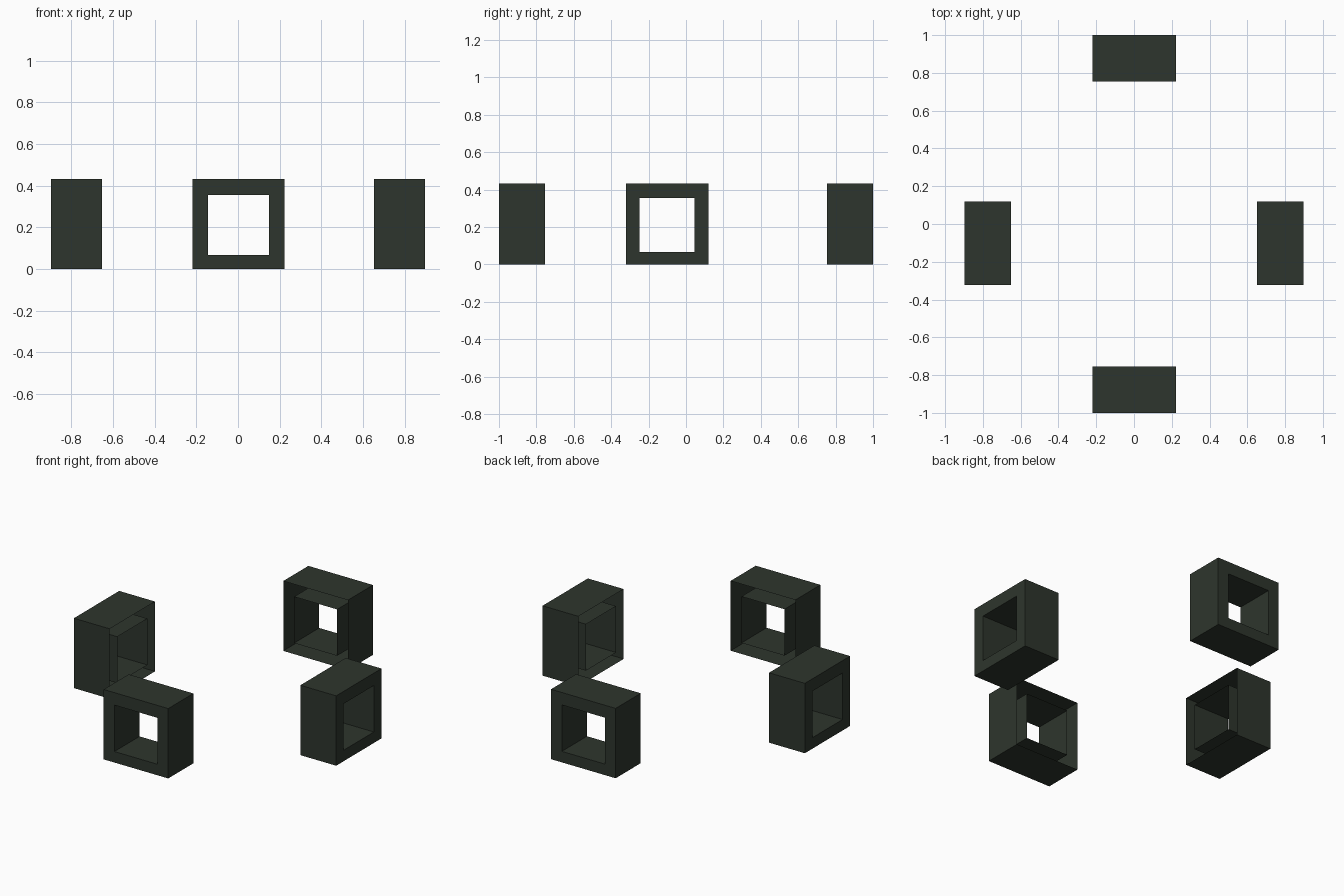
import bpy
import bmesh
from math import radians

cube = bpy.data.objects.get("Cube")
if cube:
    bpy.data.objects.remove(cube, do_unlink=True)

# Dark green-grey paint
paint = bpy.data.materials.new("dark green grey")
paint.use_nodes = True
colour = (0.027, 0.036, 0.026, 1)
paint.diffuse_color = colour
paint.node_tree.nodes["Principled BSDF"].inputs["Base Color"].default_value = colour

DEPTH = 0.245
OUTER = (0.221, 0.0, 0.432)      # half width, bottom, top
HOLE = (0.147, 0.068, 0.355)


def square_loop(bm, size, y):
    half, low, high = size
    corners = ((-half, low), (half, low), (half, high), (-half, high))
    return [bm.verts.new((x, y, z)) for x, z in corners]


def hollow_frame(name, location, angle):
    """Outer shell, holed face and tunnel; the side facing the middle is open."""
    bm = bmesh.new()
    loops = [square_loop(bm, OUTER, DEPTH), square_loop(bm, OUTER, 0),
             square_loop(bm, HOLE, 0), square_loop(bm, HOLE, DEPTH)]
    for a, b in zip(loops, loops[1:]):
        for i in range(4):
            j = (i + 1) % 4
            bm.faces.new((a[i], a[j], b[j], b[i]))
    mesh = bpy.data.meshes.new(name)
    bm.to_mesh(mesh)
    bm.free()
    mesh.materials.append(paint)
    obj = bpy.data.objects.new(name, mesh)
    obj.location = location
    obj.rotation_euler.z = radians(angle)
    bpy.context.collection.objects.link(obj)


# Four frames, each with its holed face turned outwards
hollow_frame("front_frame", (0.002, -1, 0), 0)
hollow_frame("left_frame", (0.897, -0.101, 0), 90)
hollow_frame("back_frame", (0.002, 1, 0), 180)
hollow_frame("right_frame", (-0.897, -0.101, 0), -90)
